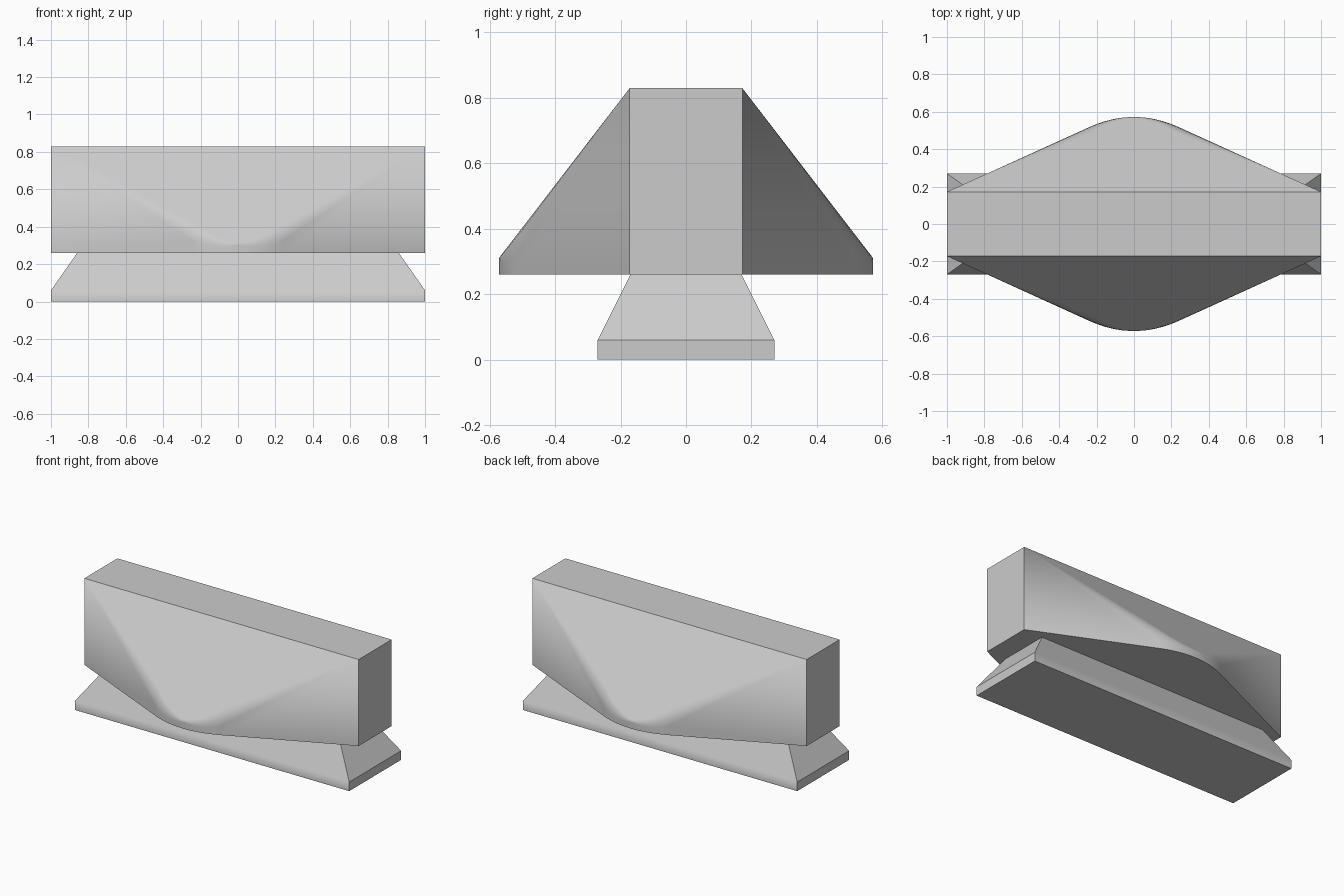
import bpy, bmesh
from math import radians
from mathutils import Vector

cube = bpy.data.objects.get("Cube")
if cube:
    bpy.data.objects.remove(cube, do_unlink=True)

grey = bpy.data.materials.new("light grey")
grey.use_nodes = True
colour = (0.6, 0.6, 0.6, 1)
grey.diffuse_color = colour
grey.node_tree.nodes["Principled BSDF"].inputs["Base Color"].default_value = colour


def finish(name, bm):
    """Turn a bmesh into a shaded, coloured object."""
    bmesh.ops.remove_doubles(bm, verts=bm.verts, dist=0.0005)
    bmesh.ops.recalc_face_normals(bm, faces=bm.faces)
    mesh = bpy.data.meshes.new(name)
    bm.to_mesh(mesh)
    bm.free()
    mesh.materials.append(grey)
    obj = bpy.data.objects.new(name, mesh)
    bpy.context.collection.objects.link(obj)
    bpy.ops.object.select_all(action='DESELECT')
    obj.select_set(True)
    bpy.context.view_layer.objects.active = obj
    bpy.ops.object.shade_smooth_by_angle(angle=radians(30))
    weighted = obj.modifiers.new("flat_faces", 'WEIGHTED_NORMAL')
    weighted.keep_sharp = True
    weighted.weight = 100


# Pedestal: a slab with a tapered upper part
bm = bmesh.new()
rings = []
for hx, hy, z in ((1, 0.27, 0), (1, 0.27, 0.06), (0.86, 0.17, 0.26)):
    rings.append([bm.verts.new((sx * hx, sy * hy, z))
                  for sx, sy in ((-1, -1), (1, -1), (1, 1), (-1, 1))])
for low, high in zip(rings, rings[1:]):
    for i in range(4):
        j = (i + 1) % 4
        bm.faces.new((low[i], low[j], high[j], high[i]))
bm.faces.new(rings[0])
bm.faces.new(rings[-1])
finish("pedestal", bm)

# Body: bowed plan cut by a sloping plane on each side
BOTTOM, TOP, HALF, BOW = 0.26, 0.83, 0.172, 0.572
LIP = 0.31                       # crease height at the middle
ARC = 0.24                       # half-width of the rounded middle
SLOPE = (BOW - HALF) / (1 - ARC / 2)
STEPS = 16
up_slope = Vector((0, HALF - BOW, TOP - LIP)).normalized()


def outline(x):
    """Plan depth at x and the width of the softened crease there."""
    a = abs(x)
    if a > ARC:
        return HALF + SLOPE * (1 - a), 0.0
    depth = HALF + SLOPE * (1 - ARC) + SLOPE * (ARC ** 2 - a ** 2) / (2 * ARC)
    return depth, 0.006 + 0.05 * a / ARC


xs = [-1] + [ARC * (2 * i / STEPS - 1) for i in range(STEPS + 1)] + [1]
bm = bmesh.new()
floor_rows, top_rows = [], []
for side in (-1, 1):
    columns = []
    for x in xs:
        y, w = outline(x)
        crease = Vector((x, y, TOP - (y - HALF) * (TOP - LIP) / (BOW - HALF)))
        low = crease - Vector((0, 0, w))
        high = crease + up_slope * w
        column = [Vector((x, y, BOTTOM)), low]
        column += [low * (1 - t) ** 2 + crease * 2 * t * (1 - t) + high * t * t
                   for t in (0.33, 0.67)]
        column.append(high)
        columns.append([bm.verts.new((p.x, p.y * side, p.z)) for p in column])
    # Walls and softened crease
    for a, b in zip(columns, columns[1:]):
        for k in range(4):
            bm.faces.new((a[k], b[k], b[k + 1], a[k + 1]))
    # Sloping face
    bm.faces.new([c[4] for c in columns])
    floor_rows.append([c[0] for c in columns])
    top_rows.append([columns[0][4], columns[-1][4]])

# Floor, top and the two ends
bm.faces.new(floor_rows[0] + floor_rows[1][::-1])
bm.faces.new(top_rows[0] + top_rows[1][::-1])
for e in (0, -1):
    bm.faces.new((floor_rows[0][e], floor_rows[1][e], top_rows[1][e], top_rows[0][e]))
finish("body", bm)
